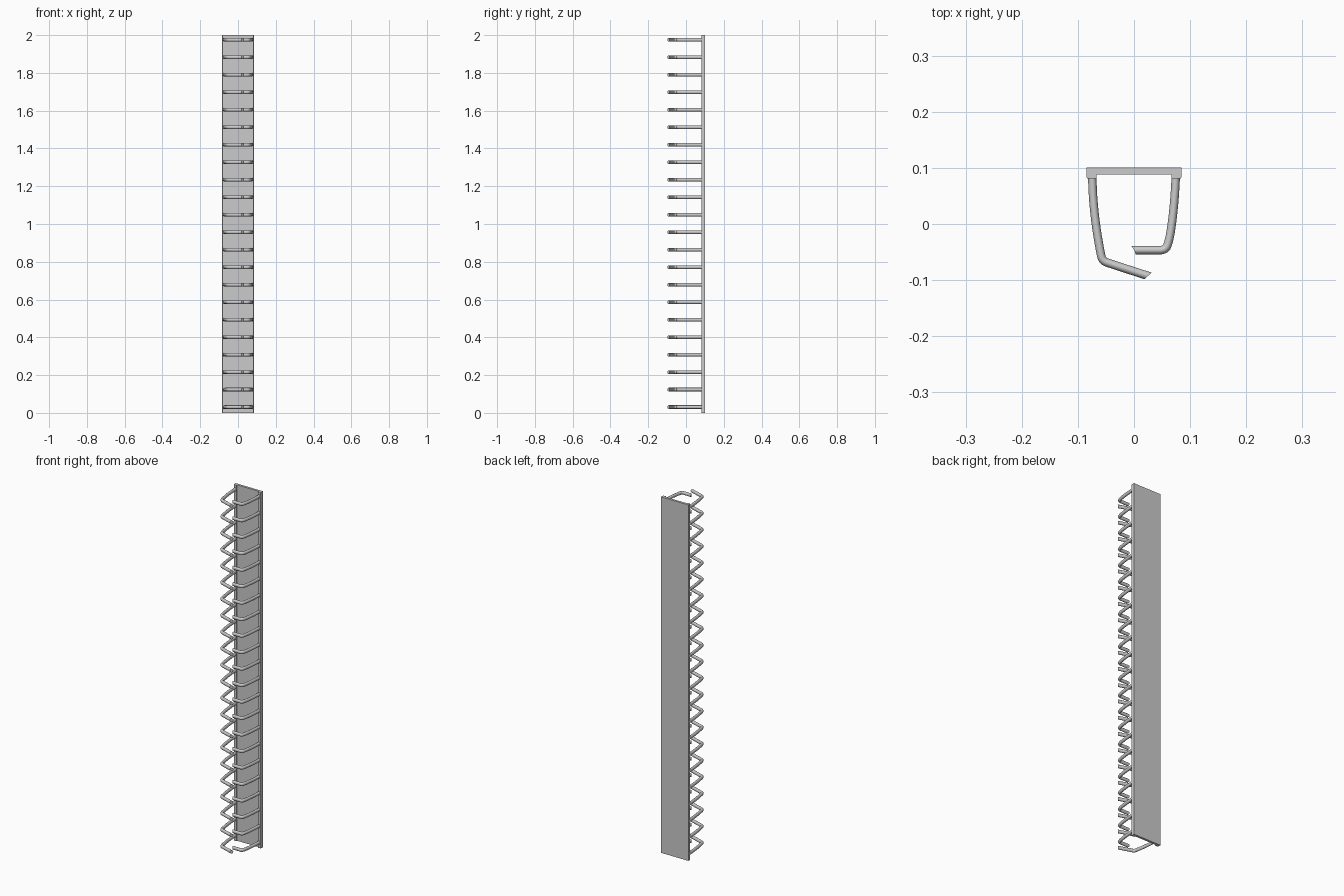
import bpy, bmesh, math
from mathutils import Vector

if "Cube" in bpy.data.objects:
    bpy.data.objects.remove(bpy.data.objects["Cube"])

ROWS, FIRST_Z, PITCH = 22, 0.031, 0.0926
HALF_T, HALF_H, SIDES = 0.0075, 0.0095, 16


def make_object(name, bm, smooth):
    bmesh.ops.recalc_face_normals(bm, faces=bm.faces)
    mesh = bpy.data.meshes.new(name)
    bm.to_mesh(mesh)
    bm.free()
    ob = bpy.data.objects.new(name, mesh)
    bpy.context.collection.objects.link(ob)
    if smooth:
        bpy.context.view_layer.objects.active = ob
        ob.select_set(True)
        bpy.ops.object.shade_smooth_by_angle(angle=math.radians(40))
        ob.select_set(False)
    return ob


def rounded(path, r_steps=2):
    # Chaikin smoothing keeps the ends and softens the bends
    pts = [Vector(p) for p in path]
    for _ in range(r_steps):
        new = [pts[0]]
        for a, b in zip(pts, pts[1:]):
            new += [a.lerp(b, 0.25), a.lerp(b, 0.75)]
        pts = new + [pts[-1]]
    return pts


def finger(name, path, inner_side):
    # oval rod swept along a flat path, tip cut at a slant
    pts = rounded(path)
    bm = bmesh.new()
    rings = []
    last = len(pts) - 1
    for i, p in enumerate(pts):
        t = (pts[min(i + 1, last)] - pts[max(i - 1, 0)]).normalized()
        n = Vector((-t.y, t.x)) * inner_side
        ring = []
        for k in range(SIDES):
            a = 2 * math.pi * k / SIDES
            off = HALF_T * math.cos(a)
            q = p + n * off
            if i == last:
                q += t * off * 0.6
            ring.append(bm.verts.new((q.x, q.y, FIRST_Z + HALF_H * math.sin(a))))
        rings.append(ring)
    for r0, r1 in zip(rings, rings[1:]):
        for k in range(SIDES):
            j = (k + 1) % SIDES
            bm.faces.new((r0[k], r0[j], r1[j], r1[k]))
    bm.faces.new(rings[0])
    bm.faces.new(rings[-1])
    ob = make_object(name, bm, True)
    arr = ob.modifiers.new("rows", 'ARRAY')
    arr.count = ROWS
    arr.use_relative_offset = False
    arr.use_constant_offset = True
    arr.constant_offset_displace = (0, 0, PITCH)
    return ob


# back plate: shallow channel with a lip along each side
profile = [(-0.085, 0.101), (-0.085, 0.084), (-0.083, 0.081), (-0.067, 0.081),
           (-0.067, 0.088), (0.067, 0.088), (0.067, 0.081), (0.083, 0.081),
           (0.085, 0.084), (0.085, 0.101)]
bm = bmesh.new()
low = [bm.verts.new((x, y, 0)) for x, y in profile]
high = [bm.verts.new((x, y, 2)) for x, y in profile]
bm.faces.new(low)
bm.faces.new(high)
for i in range(len(profile)):
    j = (i + 1) % len(profile)
    bm.faces.new((low[i], low[j], high[j], high[i]))
make_object("back_channel", bm, False)

# left fingers reach further forward, right fingers curl in behind them
finger("left_fingers", [(-0.0745, 0.084), (-0.073, 0.045), (-0.068, -0.003),
                        (-0.060, -0.05), (-0.056, -0.066), (-0.040, -0.0715),
                        (0.025, -0.0925)], 1)
finger("right_fingers", [(0.0745, 0.084), (0.072, 0.04), (0.067, -0.005),
                         (0.062, -0.032), (0.056, -0.0465), (0.036, -0.0465),
                         (0.0, -0.0465)], -1)
